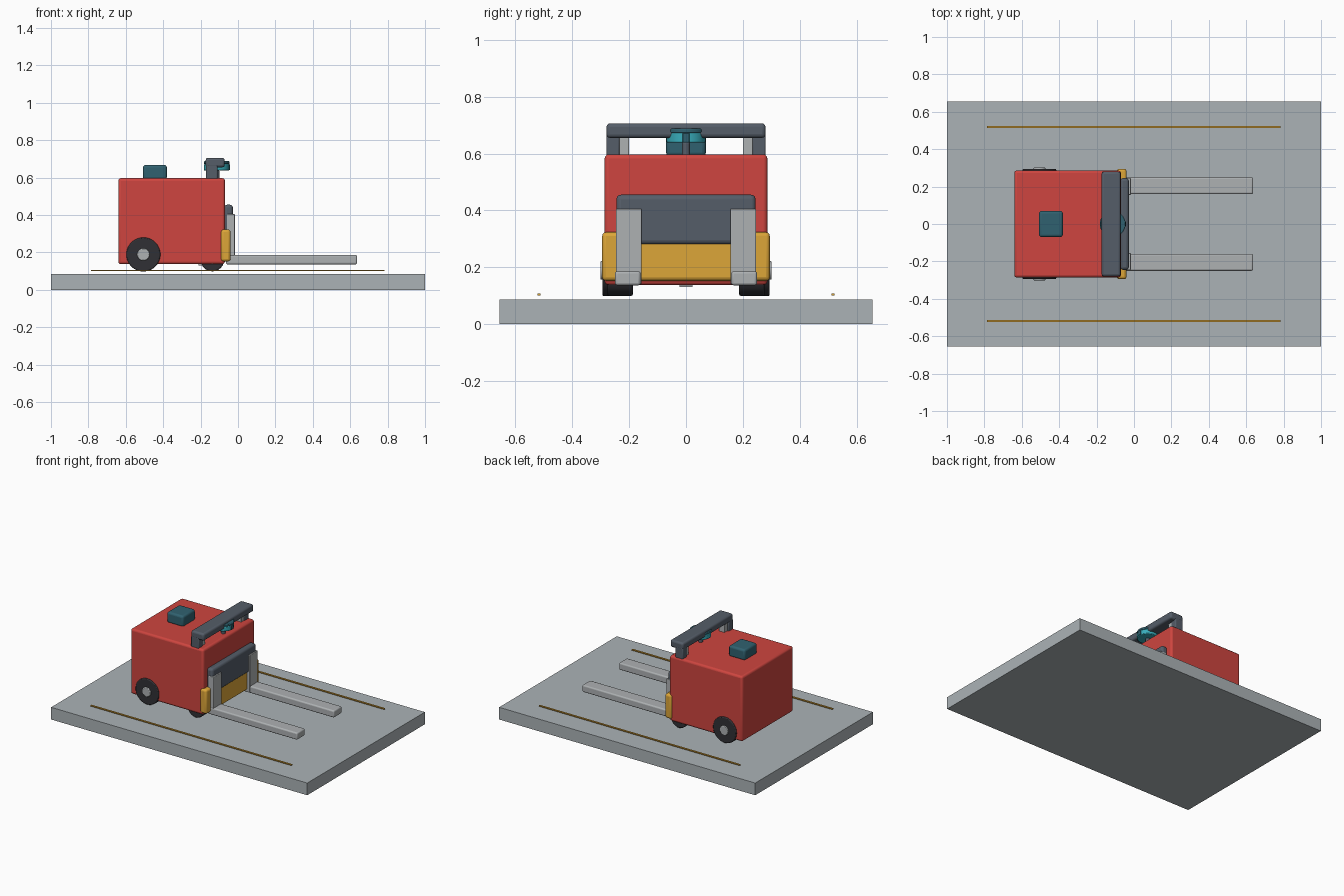
import bpy
import math

if "Cube" in bpy.data.objects:
    bpy.data.objects.remove(bpy.data.objects["Cube"])


def material(name, rgb):
    m = bpy.data.materials.new(name)
    m.diffuse_color = (*rgb, 1)
    m.use_nodes = True
    m.node_tree.nodes["Principled BSDF"].inputs["Base Color"].default_value = m.diffuse_color
    return m


RED = material("red_paint", (0.62, 0.06, 0.05))
YELLOW = material("safety_yellow", (0.72, 0.38, 0.04))
SLATE = material("slate", (0.09, 0.11, 0.14))
RUBBER = material("rubber", (0.03, 0.03, 0.035))
TEAL = material("dark_teal", (0.03, 0.12, 0.16))
CYAN = material("cyan_glass", (0.04, 0.42, 0.5))
STEEL = material("steel", (0.42, 0.44, 0.45))
FLOOR = material("concrete", (0.41, 0.45, 0.47))


def finish(obj, name, mat, bevel, segments=3):
    obj.name = name
    obj.data.materials.append(mat)
    if bevel:
        mod = obj.modifiers.new("bevel", 'BEVEL')
        mod.width = bevel
        mod.segments = segments
        mod.limit_method = 'ANGLE'
        mod.angle_limit = math.radians(40)
        bpy.ops.object.shade_smooth_by_angle(angle=math.radians(35))
    return obj


def box(name, x, y, z, mat, bevel=0.0):
    """Box given by its (min, max) range on each axis."""
    center = [(r[0] + r[1]) / 2 for r in (x, y, z)]
    bpy.ops.mesh.primitive_cube_add(size=1, location=center)
    obj = bpy.context.object
    obj.scale = [r[1] - r[0] for r in (x, y, z)]
    bpy.ops.object.transform_apply(location=False, rotation=False, scale=True)
    return finish(obj, name, mat, bevel)


def cylinder(name, center, radius, depth, mat, along_y=False, bevel=0.004):
    bpy.ops.mesh.primitive_cylinder_add(
        vertices=48, radius=radius, depth=depth, location=center,
        rotation=(math.pi / 2 if along_y else 0, 0, 0))
    return finish(bpy.context.object, name, mat, bevel, 2)


def span(side, inner, outer):
    return tuple(sorted((side * inner, side * outer)))


# Floor slab
box("floor_slab", (-1, 1), (-0.656, 0.656), (0, 0.086), FLOOR)

# Main body and underside plate
box("body", (-0.64, -0.07), (-0.286, 0.286), (0.137, 0.597), RED, 0.014)
box("underside_plate", (-0.21, -0.08), (-0.022, 0.022), (0.13, 0.15), STEEL)

# Front bumper and load backrest
box("bumper", (-0.092, -0.04), (-0.295, 0.295), (0.152, 0.323), YELLOW, 0.014)
box("backrest", (-0.075, -0.027), (-0.245, 0.245), (0.28, 0.455), SLATE, 0.016)

# Control box on the roof
box("control_box", (-0.508, -0.38), (-0.07, 0.07), (0.59, 0.668), TEAL, 0.014)

# Sensor bar and rotating scanner
box("sensor_bar", (-0.173, -0.071), (-0.28, 0.28), (0.655, 0.706), SLATE, 0.013)
cylinder("scanner_stem", (-0.114, 0, 0.615), 0.014, 0.05, SLATE)
cylinder("scanner_window", (-0.114, 0, 0.655), 0.068, 0.034, CYAN)
cylinder("scanner_cap", (-0.114, 0, 0.68), 0.069, 0.016, TEAL)
box("scanner_mark", (-0.06, -0.044), (-0.012, 0.012), (0.64, 0.672), TEAL, 0.002)

for side, tag in ((1, "left"), (-1, "right")):
    # Floor guide line
    box(f"{tag}_guide_line", (-0.785, 0.783), span(side, 0.512, 0.523),
        (0.1, 0.107), YELLOW)
    # Fork tine and its upright
    box(f"{tag}_fork", (-0.065, 0.637), span(side, 0.16, 0.25),
        (0.136, 0.186), STEEL, 0.009)
    box(f"{tag}_fork_upright", (-0.06, -0.017), span(side, 0.156, 0.247),
        (0.14, 0.405), STEEL, 0.004)
    # Sensor bar posts
    box(f"{tag}_bar_post", (-0.172, -0.11), span(side, 0.234, 0.28),
        (0.59, 0.67), SLATE, 0.006)
    box(f"{tag}_post_brace", (-0.16, -0.115), span(side, 0.2, 0.236),
        (0.59, 0.67), STEEL, 0.004)
    # Drive wheel with hub, and small front wheel
    cylinder(f"{tag}_drive_tyre", (-0.506, side * 0.242, 0.189), 0.091, 0.104,
             RUBBER, True, 0.006)
    cylinder(f"{tag}_drive_hub", (-0.506, side * 0.265, 0.189), 0.033, 0.072,
             STEEL, True)
    cylinder(f"{tag}_front_tyre", (-0.137, side * 0.232, 0.162), 0.063, 0.09,
             RUBBER, True, 0.006)
    cylinder(f"{tag}_front_hub", (-0.137, side * 0.232, 0.162), 0.024, 0.098,
             STEEL, True)
